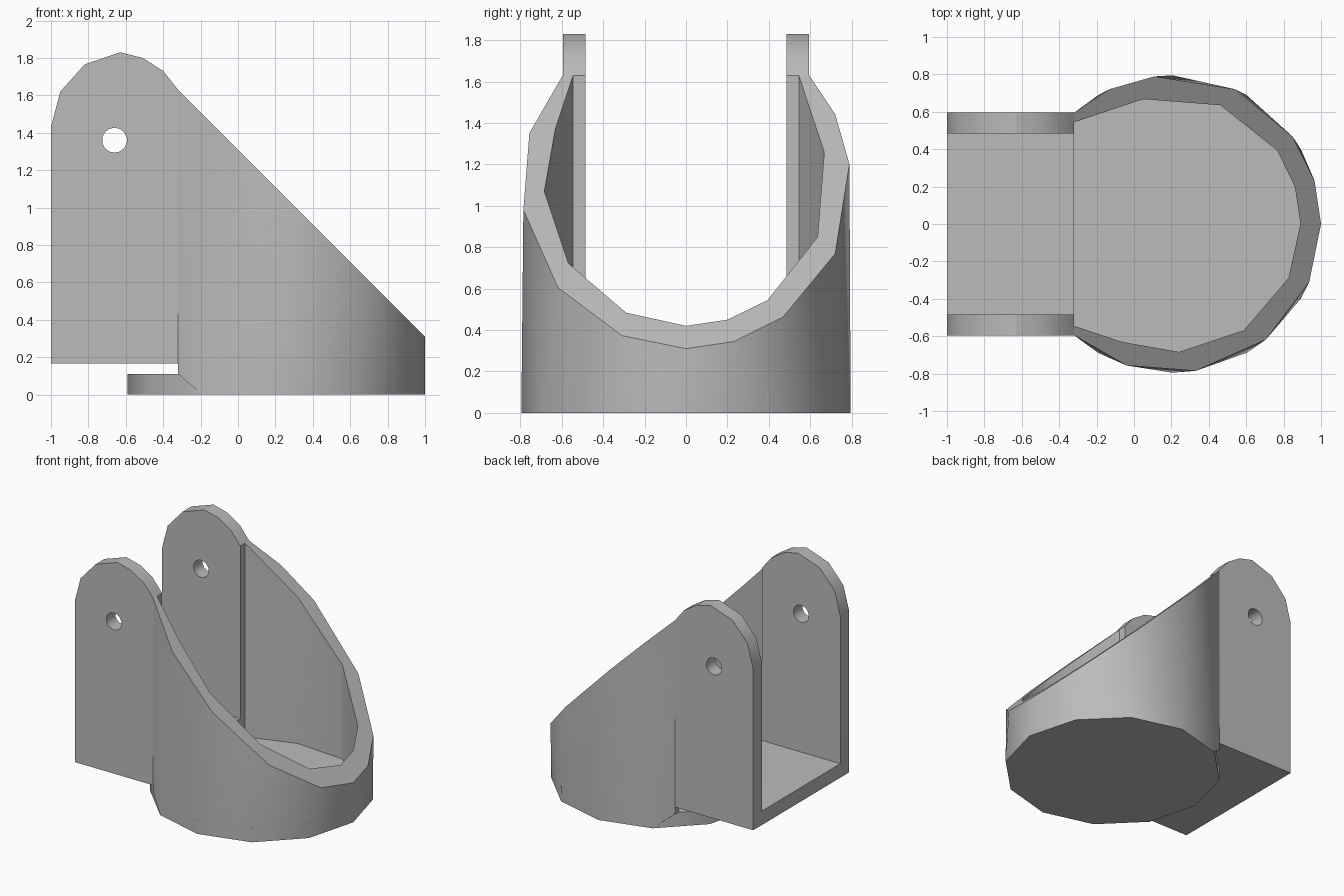
import bpy, bmesh
from math import radians, cos, sin, pi
from mathutils import Matrix

if "Cube" in bpy.data.objects:
    bpy.data.objects.remove(bpy.data.objects["Cube"], do_unlink=True)

grey = bpy.data.materials.new("plain grey")
grey.use_nodes = True
grey.diffuse_color = (0.5, 0.5, 0.5, 1)
grey.node_tree.nodes["Principled BSDF"].inputs["Base Color"].default_value = (0.5, 0.5, 0.5, 1)

CENTRE, OUTER, INNER = 0.205, 0.795, 0.685
JOIN, ARM_IN, ARM_OUT = -0.32, 0.485, 0.595
FLOOR, ARM_BASE = 0.11, 0.165


def arc(radius, angles):
    return [(CENTRE + radius * cos(radians(a)), radius * sin(radians(a))) for a in angles]


def finish(name, bm):
    bmesh.ops.recalc_face_normals(bm, faces=bm.faces)
    mesh = bpy.data.meshes.new(name)
    bm.to_mesh(mesh)
    bm.free()
    mesh.materials.append(grey)
    obj = bpy.data.objects.new(name, mesh)
    bpy.context.collection.objects.link(obj)
    return obj


def hull(name, points):
    bm = bmesh.new()
    for p in points:
        bm.verts.new(p)
    bmesh.ops.convex_hull(bm, input=bm.verts[:])
    bmesh.ops.dissolve_limit(bm, angle_limit=0.01, verts=bm.verts[:], edges=bm.edges[:])
    return finish(name, bm)


def prism(name, outline, offset):
    bm = bmesh.new()
    face = bm.faces.new([bm.verts.new(p) for p in outline])
    new = bmesh.ops.extrude_face_region(bm, geom=[face])["geom"]
    bmesh.ops.translate(bm, vec=offset, verts=[v for v in new if isinstance(v, bmesh.types.BMVert)])
    return finish(name, bm)


def select(obj):
    bpy.ops.object.select_all(action='DESELECT')
    obj.select_set(True)
    bpy.context.view_layer.objects.active = obj


def cut(obj, cutter):
    cutter.hide_render = True
    mod = obj.modifiers.new("cut", 'BOOLEAN')
    mod.operation, mod.solver, mod.object = 'DIFFERENCE', 'EXACT', cutter
    select(obj)
    bpy.ops.object.modifier_apply(modifier=mod.name)
    bpy.data.objects.remove(cutter, do_unlink=True)


# Cup: sloped rim above a twelve-sided base, hollowed and open towards the arms
rim = arc(OUTER, (115, 97, 65, 36, 17, 0, -23, -51, -81, -108))
ends = [(JOIN, ARM_OUT), (JOIN, -ARM_OUT)]
cup = hull("cup_wall",
           [(x, y, 1.31 - x) for x, y in rim + ends]
           + [(x, y, FLOOR) for x, y in ends]
           + [(x, y, 0) for x, y in arc(OUTER, range(-120, 121, 30))])
hollow = arc(INNER, (135, 103, 68, 35, 17, 0, -25, -56, -87, -113, -135))
hollow += [(-0.5, -ARM_IN), (-0.5, ARM_IN)]
cut(cup, hull("hollow_cutter", [(x, y, z) for x, y in hollow for z in (FLOOR, 2.2)]))

# Base disc, which reaches out under the arm plate
disc = prism("base_disc", [(x, y, 0) for x, y in arc(OUTER, range(0, 360, 30))], (0, 0, FLOOR))

# Plate between the arms
plate = prism("arm_plate",
              [(x, y, ARM_BASE) for x, y in ((-1, -ARM_IN), (JOIN, -ARM_IN), (JOIN, ARM_IN), (-1, ARM_IN))],
              (0, 0, 0.11))

# Two upright arms with rounded tops and pin holes
profile = [(-1, ARM_BASE), (JOIN, ARM_BASE), (JOIN, 1.63), (-0.4, 1.73), (-0.51, 1.8),
           (-0.63, 1.83), (-0.82, 1.765), (-0.95, 1.62), (-1, 1.43)]
arms = []
for name, side in (("left_arm", -1), ("right_arm", 1)):
    arm = prism(name, [(x, side * ARM_IN, z) for x, z in profile], (0, side * (ARM_OUT - ARM_IN), 0))
    bm = bmesh.new()
    bmesh.ops.create_cone(bm, cap_ends=True, segments=14, radius1=0.067, radius2=0.067, depth=0.4,
                          matrix=Matrix.Translation((-0.66, side * 0.54, 1.36)) @ Matrix.Rotation(pi / 2, 4, 'X'))
    cut(arm, finish("pin_hole_cutter", bm))
    arms.append(arm)

# Smooth shading with sharp corners kept
for obj in [cup, disc, plate] + arms:
    select(obj)
    bpy.ops.object.shade_smooth_by_angle(angle=radians(31))
